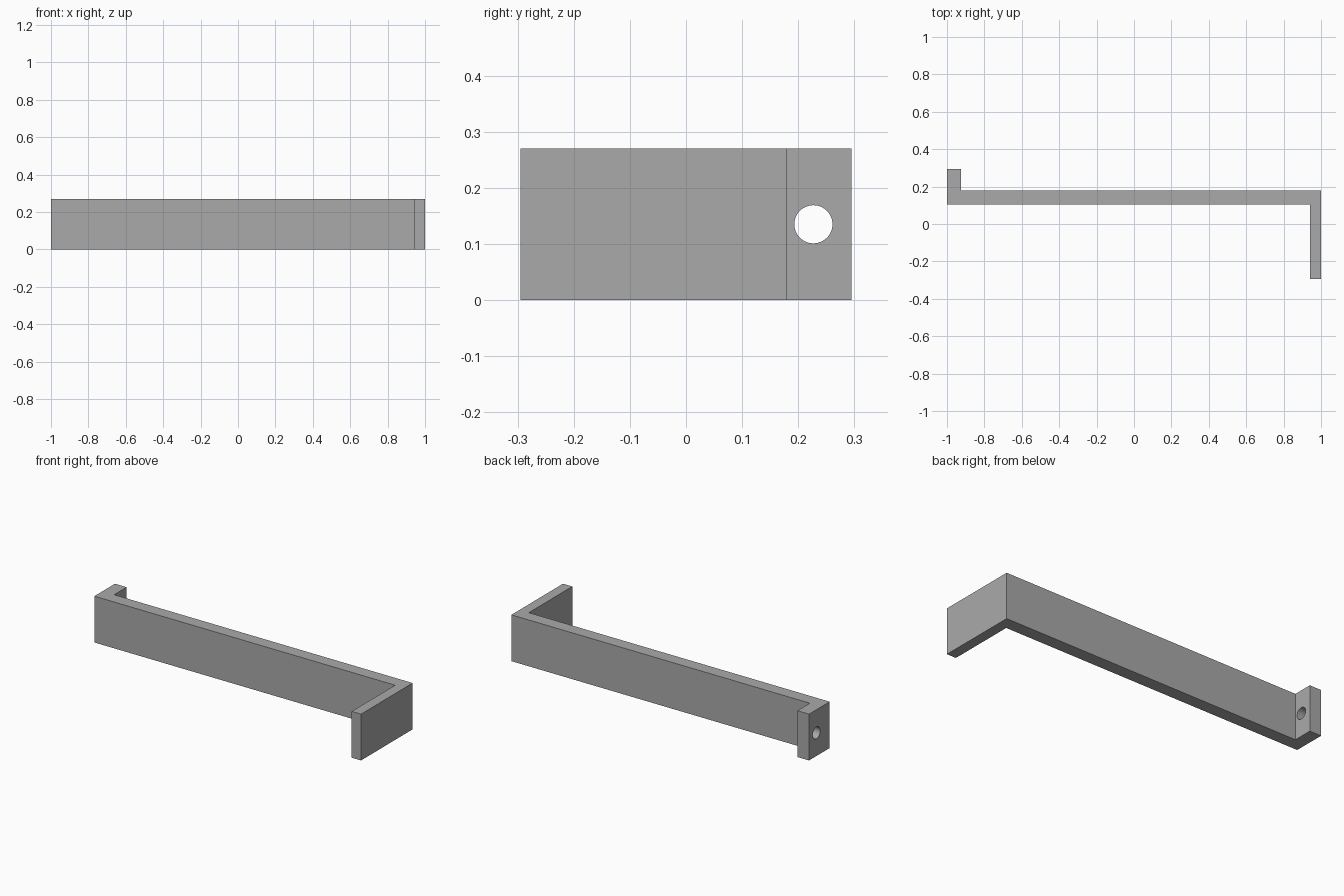
import bpy
import bmesh
from math import pi
from mathutils import Matrix

cube = bpy.data.objects.get("Cube")
if cube:
    bpy.data.objects.remove(cube, do_unlink=True)

HEIGHT = 0.27

# Plain grey finish
grey = bpy.data.materials.new("grey")
grey.use_nodes = True
colour = (0.4, 0.4, 0.4, 1)
grey.diffuse_color = colour
grey.node_tree.nodes["Principled BSDF"].inputs["Base Color"].default_value = colour


def add_object(name, bm):
    mesh = bpy.data.meshes.new(name)
    bmesh.ops.recalc_face_normals(bm, faces=bm.faces)
    bm.to_mesh(mesh)
    bm.free()
    mesh.materials.append(grey)
    obj = bpy.data.objects.new(name, mesh)
    bpy.context.collection.objects.link(obj)
    return obj


# Bracket: long bar, forward arm and short rear tab in one extruded profile
profile = [(-1, 0.105), (0.94, 0.105), (0.94, -0.295), (1, -0.295),
           (1, 0.18), (-0.925, 0.18), (-0.925, 0.295), (-1, 0.295)]
bm = bmesh.new()
base = bm.faces.new([bm.verts.new((x, y, 0)) for x, y in profile])
top = bmesh.ops.extrude_face_region(bm, geom=[base])["geom"]
bmesh.ops.translate(bm, vec=(0, 0, HEIGHT),
                    verts=[v for v in top if isinstance(v, bmesh.types.BMVert)])
bracket = add_object("bracket", bm)

# Round screw hole through the rear tab
bm = bmesh.new()
bmesh.ops.create_cone(bm, cap_ends=True, segments=48, radius1=0.034, radius2=0.034,
                      depth=0.3, matrix=Matrix.Translation((-0.96, 0.227, HEIGHT / 2))
                      @ Matrix.Rotation(pi / 2, 4, "Y"))
cutter = add_object("screw_hole_cutter", bm)
cutter.hide_render = True

hole = bracket.modifiers.new("screw_hole", "BOOLEAN")
hole.operation = "DIFFERENCE"
hole.solver = "EXACT"
hole.object = cutter

# Apply the cut, then smooth only the hole wall
bpy.ops.object.select_all(action="DESELECT")
bracket.select_set(True)
bpy.context.view_layer.objects.active = bracket
bpy.ops.object.modifier_apply(modifier=hole.name)
bpy.data.objects.remove(cutter, do_unlink=True)
bpy.ops.object.shade_smooth_by_angle()
